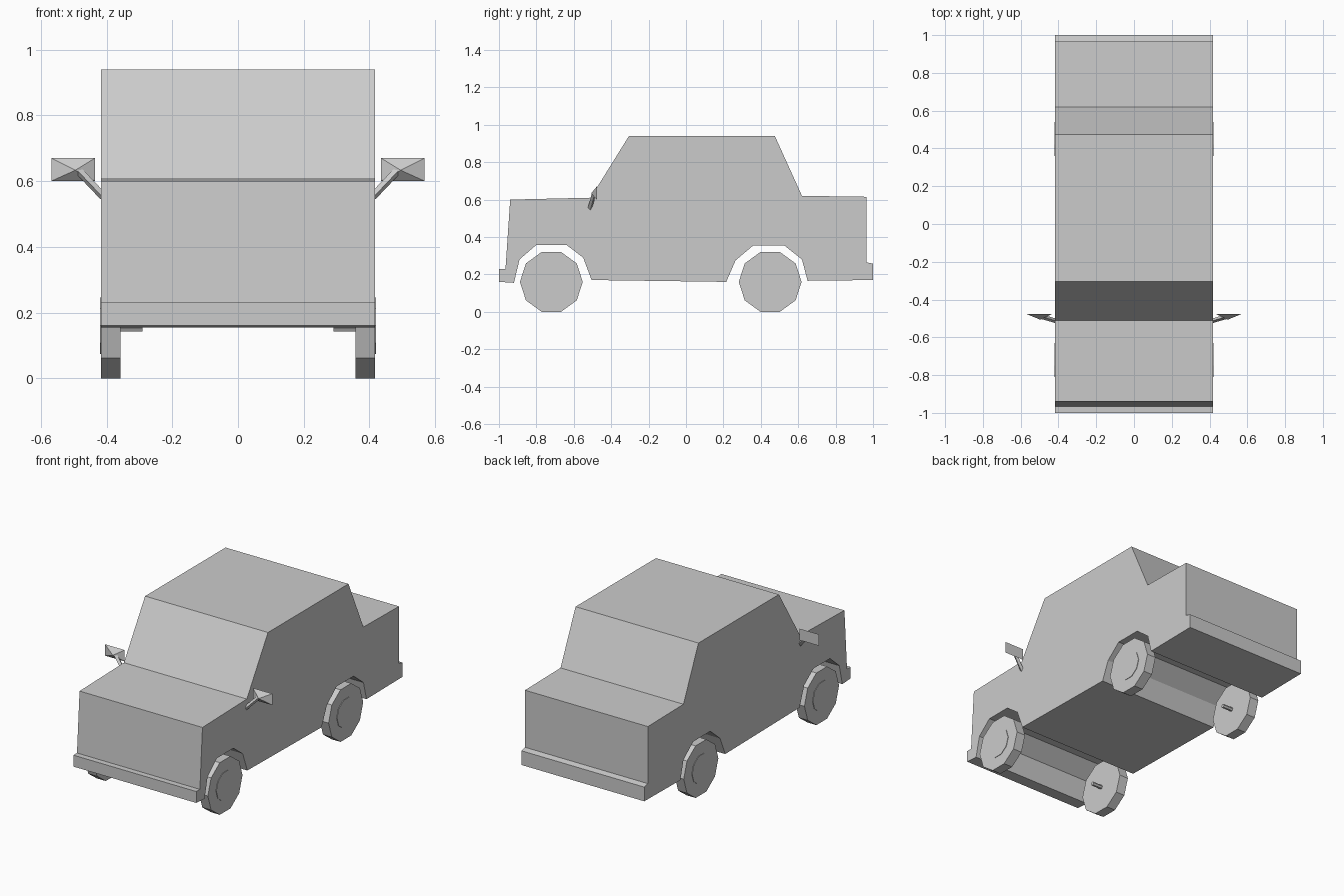
import bpy, bmesh, math
from mathutils import Vector

if "Cube" in bpy.data.objects:
    bpy.data.objects.remove(bpy.data.objects["Cube"])

HALF = 0.417  # half body width


def make_object(name, bm):
    bmesh.ops.recalc_face_normals(bm, faces=bm.faces)
    mesh = bpy.data.meshes.new(name)
    bm.to_mesh(mesh)
    bm.free()
    obj = bpy.data.objects.new(name, mesh)
    bpy.context.collection.objects.link(obj)
    return obj


def extrude_profile(name, points, x0, x1):
    bm = bmesh.new()
    face = bm.faces.new([bm.verts.new((x0, y, z)) for y, z in points])
    ext = bmesh.ops.extrude_face_region(bm, geom=[face], use_keep_orig=True)
    moved = [v for v in ext["geom"] if isinstance(v, bmesh.types.BMVert)]
    bmesh.ops.translate(bm, verts=moved, vec=(x1 - x0, 0, 0))
    return make_object(name, bm)


def disc(name, y, z, r, sides, x0, x1):
    step = math.tau / sides
    pts = [(y + r * math.cos(i * step), z + r * math.sin(i * step)) for i in range(sides)]
    return extrude_profile(name, pts, x0, x1)


def bar(name, a, b, r):
    a, b = Vector(a), Vector(b)
    d = b - a
    bm = bmesh.new()
    bmesh.ops.create_cone(bm, cap_ends=True, segments=4, radius1=r, radius2=r, depth=d.length)
    bm.transform(d.to_track_quat("Z", "Y").to_matrix().to_4x4())
    bmesh.ops.translate(bm, verts=bm.verts, vec=(a + b) / 2)
    return make_object(name, bm)


# Body: side silhouette with bumpers, cabin and full-width wheel arches
body = [
    (-1, 0.16), (-1, 0.23), (-0.965, 0.23), (-0.94, 0.60), (-0.51, 0.61),
    (-0.305, 0.94), (0.475, 0.94), (0.62, 0.62), (0.965, 0.615), (0.965, 0.265),
    (1, 0.257), (1, 0.17), (0.65, 0.166), (0.62, 0.28), (0.525, 0.355),
    (0.36, 0.355), (0.265, 0.275), (0.215, 0.16), (-0.505, 0.17), (-0.55, 0.29),
    (-0.64, 0.358), (-0.80, 0.358), (-0.89, 0.28), (-0.92, 0.155),
]
extrude_profile("body", body, -HALF, HALF)

for s, side in ((-1, "left"), (1, "right")):
    # Wheels with hub caps and short inner axle stubs
    for y, end in ((-0.72, "front"), (0.45, "rear")):
        tag = f"{end}_{side}"
        disc(f"wheel_{tag}", y, 0.16, 0.168, 10, s * 0.357, s * HALF)
        disc(f"hub_cap_{tag}", y, 0.16, 0.09, 10, s * 0.41, s * 0.42)
        disc(f"axle_stub_{tag}", y, 0.153, 0.012, 6, s * 0.29, s * 0.36)

    # Wing mirror: shallow pyramid housing with flat glass at the back
    bm = bmesh.new()
    base = [bm.verts.new((s * x, -0.477, z)) for x, z in
            ((0.435, 0.60), (0.568, 0.60), (0.568, 0.67), (0.435, 0.67))]
    tip = bm.verts.new((s * 0.495, -0.507, 0.633))
    bm.faces.new(base)
    for i in range(4):
        bm.faces.new((base[i], base[(i + 1) % 4], tip))
    make_object(f"mirror_{side}", bm)
    bar(f"mirror_arm_{side}", (s * 0.41, -0.514, 0.553), (s * 0.485, -0.492, 0.632), 0.012)
